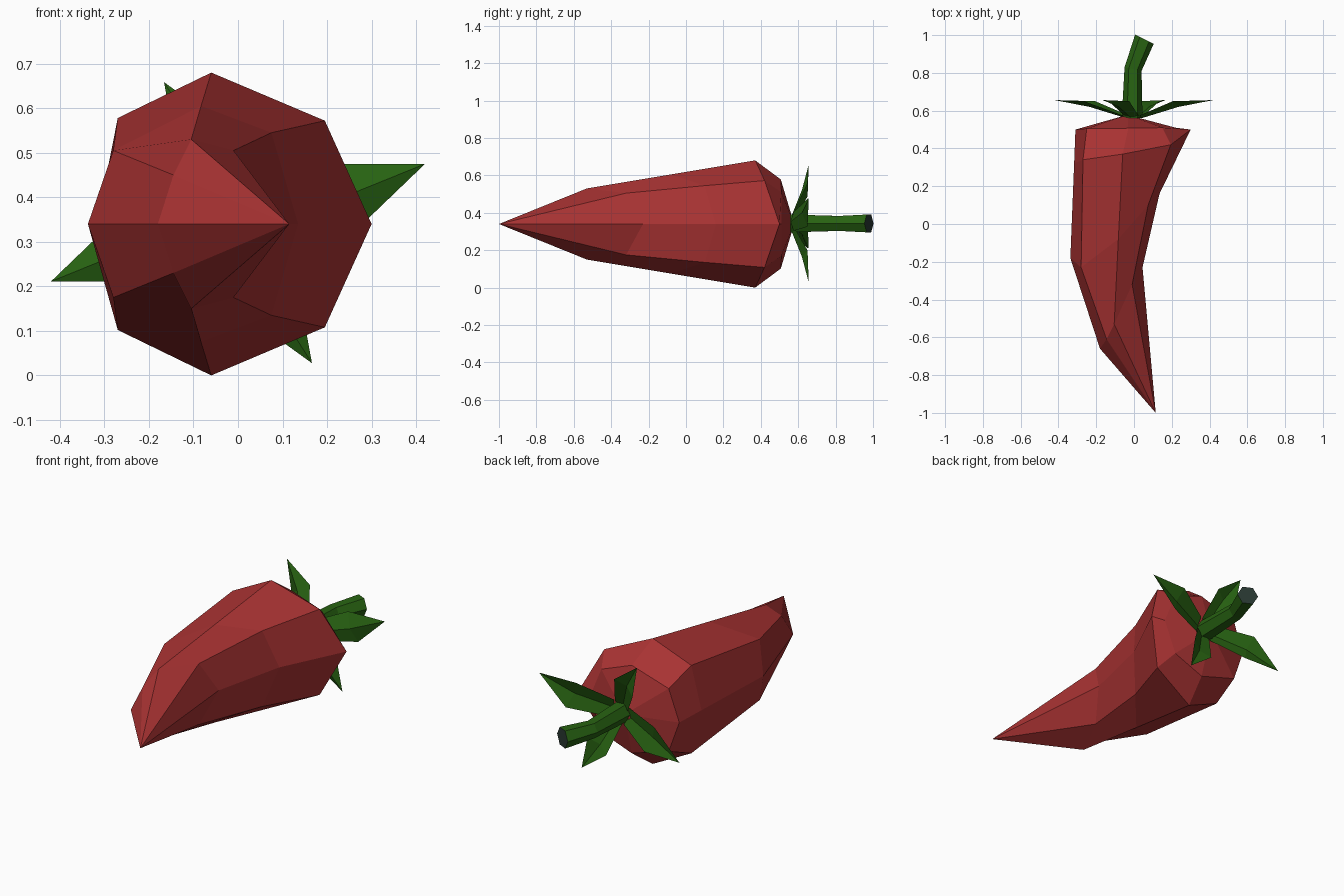
import bpy, bmesh, math
from mathutils import Vector

if "Cube" in bpy.data.objects:
    bpy.data.objects.remove(bpy.data.objects["Cube"])

def material(name, rgb):
    m = bpy.data.materials.new(name)
    m.diffuse_color = (*rgb, 1)
    m.use_nodes = True
    m.node_tree.nodes["Principled BSDF"].inputs["Base Color"].default_value = m.diffuse_color
    return m

RED = material("pepper red", (0.40, 0.033, 0.033))
GREEN = material("stem green", (0.021, 0.125, 0.006))
DARK = material("cut stem dark", (0.022, 0.04, 0.032))
MID = 0.34  # height of the pepper's axis

def finish(bm, name, mats):
    bmesh.ops.recalc_face_normals(bm, faces=bm.faces)
    me = bpy.data.meshes.new(name)
    bm.to_mesh(me)
    bm.free()
    for m in mats:
        me.materials.append(m)
    ob = bpy.data.objects.new(name, me)
    bpy.context.collection.objects.link(ob)
    return ob

def bridge(bm, a, b):
    n = len(a)
    for i in range(n):
        j = (i + 1) % n
        bm.faces.new((a[i], a[j], b[j], b[i]))

# Pepper body: fanned eight-sided rings, upper half given and mirrored down
# each half ring runs left, upper left, top, upper right, right
RINGS = [
    [(-.31, .50, .34), (-.25, .505, .51), (-.03, .507, .578), (.15, .51, .51), (.22, .51, .34)],
    [(-.317, .32, .34), (-.27, .34, .578), (-.06, .37, .68), (.195, .42, .572), (.30, .50, .34)],
    [(-.337, -.18, .34), (-.28, -.23, .505), (-.083, -.08, .605), (.075, .10, .545), (.135, .16, .34)],
    [(-.18, -.66, .34), (-.145, -.61, .45), (-.105, -.53, .53), (-.01, -.32, .505), (.045, -.23, .34)],
]
bm = bmesh.new()
loops = []
for half in RINGS:
    lower = [(x, y, 2 * MID - z) for x, y, z in half[3:0:-1]]
    loops.append([bm.verts.new(p) for p in half + lower])
for a, b in zip(loops, loops[1:]):
    bridge(bm, a, b)
for loop, pole in ((loops[0], (-.035, .578, MID)), (loops[-1], (.115, -1, MID))):
    v = bm.verts.new(pole)
    for i in range(8):
        bm.faces.new((loop[i], loop[(i + 1) % 8], v))
finish(bm, "pepper_body", [RED])

# Stem: bent six-sided tube with a dark cut end
bm = bmesh.new()
loops = []
for (x, y), tilt, r in (((-.01, .56), 0, .055), ((-.005, .82), .2, .046), ((.055, .978), .46, .055)):
    side = Vector((math.cos(tilt), -math.sin(tilt), 0))
    loops.append([bm.verts.new(Vector((x, y, .343)) + side * r * math.cos(a)
                               + Vector((0, 0, r * math.sin(a))))
                  for a in [math.tau * i / 6 for i in range(6)]])
for a, b in zip(loops, loops[1:]):
    bridge(bm, a, b)
bm.faces.new(loops[0])
cap = bm.faces.new(loops[-1])
cap.material_index = 1
finish(bm, "stem", [GREEN, DARK])

# Calyx: four folded pointed leaves around the stem
bm = bmesh.new()
for k in range(4):
    s = 1 if k % 2 == 0 else .81
    ang = k * math.pi / 2 + (0 if k % 2 == 0 else .18)
    c, n = math.cos(ang), math.sin(ang)
    def P(u, w, y):
        return bm.verts.new((s * (u * c - w * n), y, .343 + s * (u * n + w * c)))
    in_a, in_m, in_b = P(.03, .06, .575), P(.04, .01, .56), P(.06, -.04, .575)
    mid_a, mid_m, mid_b = P(.205, .132, .65), P(.235, .057, .62), P(.265, -.017, .65)
    tip = P(.42, .132, .656)
    bm.faces.new((in_a, in_m, mid_m, mid_a))
    bm.faces.new((in_m, in_b, mid_b, mid_m))
    bm.faces.new((mid_a, mid_m, tip))
    bm.faces.new((mid_m, mid_b, tip))
finish(bm, "calyx_leaves", [GREEN])
